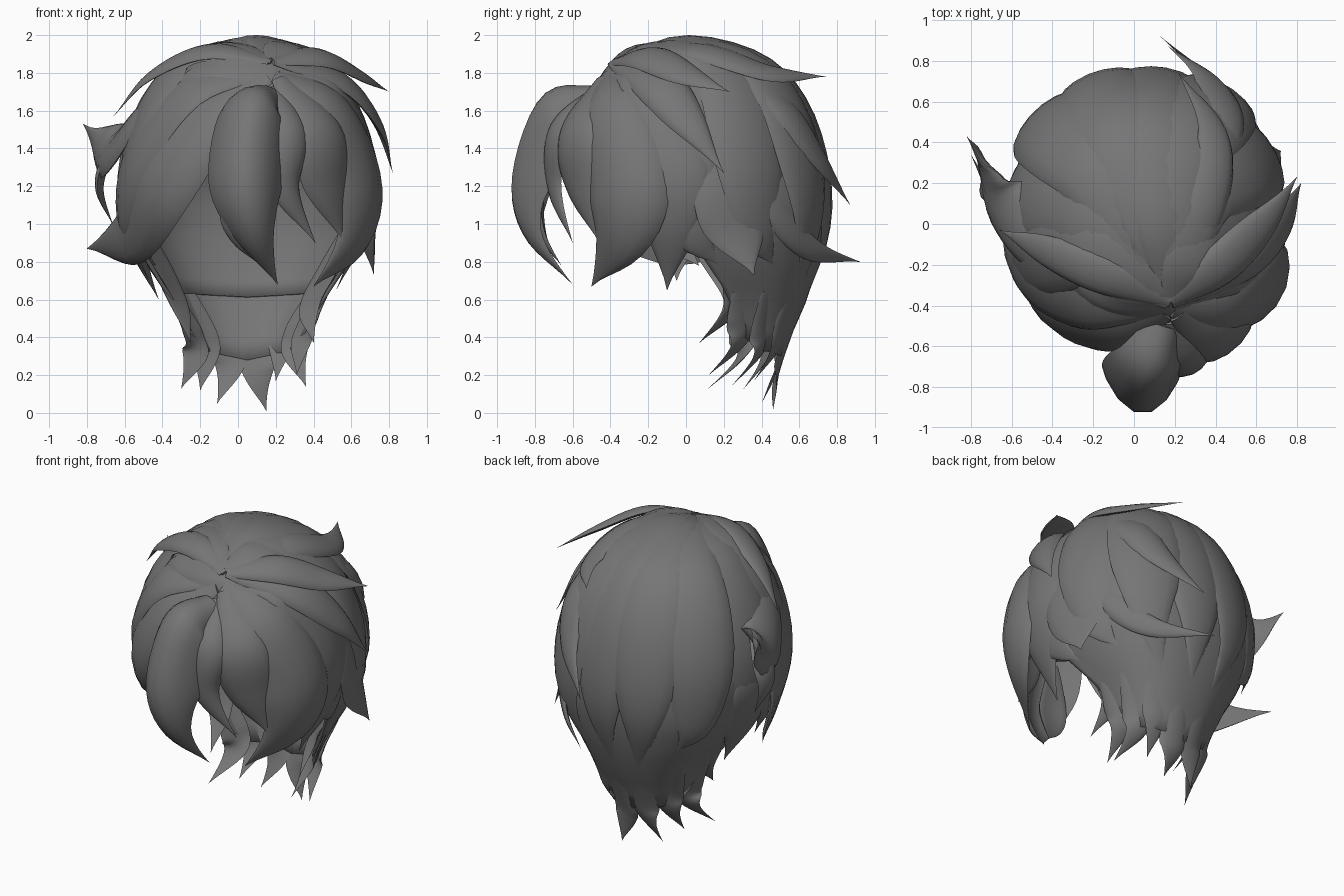
import bpy, bmesh
from math import sin, cos, pi, radians
from mathutils import Vector

if "Cube" in bpy.data.objects:
    bpy.data.objects.remove(bpy.data.objects["Cube"])

# One dark grey for all the hair
hair = bpy.data.materials.new("dark_grey_hair")
hair.use_nodes = True
hair.diffuse_color = (.18, .18, .18, 1)
bsdf = hair.node_tree.nodes["Principled BSDF"]
bsdf.inputs["Base Color"].default_value = hair.diffuse_color
bsdf.inputs["Roughness"].default_value = .7

CENTRE = Vector((.05, 0, 1.1))
WHORL = Vector((.18, -.38, 1.86))

# Head section by height: z, half width, middle y, reach to back, reach to front
SECTIONS = [
    (1.97, 0, -.03, 0, 0), (1.95, .16, -.03, .22, .24), (1.91, .27, -.03, .36, .35),
    (1.83, .4, -.02, .48, .43), (1.7, .5, 0, .58, .51), (1.5, .6, 0, .67, .55),
    (1.2, .66, .02, .73, .55), (1, .64, .05, .7, .5), (.8, .54, .1, .61, .5),
    (.6, .4, .18, .46, .5), (.4, .3, .2, .35, .5), (.2, .26, .22, .26, .5)]


def table(rows, key):
    """Linear lookup of a row by its first value."""
    rows = sorted(rows)
    key = min(max(key, rows[0][0]), rows[-1][0])
    for low, high in zip(rows, rows[1:]):
        if key <= high[0]:
            t = (key - low[0]) / (high[0] - low[0])
            return [p + (q - p) * t for p, q in zip(low, high)][1:]


def surf(angle, z, scale=1):
    """Point on the slightly squared head; angle 0 is the back, positive is the left."""
    a, mid, back, front = table(SECTIONS, z)
    s, c = sin(radians(angle)), cos(radians(angle))
    reach = back if c > 0 else front
    scale *= 1 + .07 * (2 * s * c) ** 2
    return Vector((.05 + a * s * scale, mid + reach * c * scale, z))


def finish(name, bm):
    bmesh.ops.remove_doubles(bm, verts=bm.verts, dist=.0005)
    bmesh.ops.recalc_face_normals(bm, faces=bm.faces)
    mesh = bpy.data.meshes.new(name)
    bm.to_mesh(mesh)
    bm.free()
    mesh.materials.append(hair)
    obj = bpy.data.objects.new(name, mesh)
    bpy.context.collection.objects.link(obj)
    bpy.ops.object.select_all(action='DESELECT')
    obj.select_set(True)
    bpy.context.view_layer.objects.active = obj
    bpy.ops.object.shade_smooth_by_angle(angle=radians(50))
    return obj


def loft(bm, rings):
    for one, two in zip(rings, rings[1:]):
        for i in range(len(one)):
            j = (i + 1) % len(one)
            bm.faces.new((one[i], one[j], two[j], two[i]))


def shell(name, hem, scale, drop):
    """Open-fronted cap whose hem height depends on the angle."""
    bm = bmesh.new()
    rings = []
    for row in range(25):
        ring = []
        for angle in range(-180, 180, 5):
            low = table(hem, abs(angle))[0]
            z = 1.97 - (1.97 - low) * (row / 24) ** 1.5
            ring.append(bm.verts.new(surf(angle, z, scale) - Vector((0, 0, drop))))
        rings.append(ring)
    loft(bm, rings)
    obj = finish(name, bm)
    solid = obj.modifiers.new("thickness", 'SOLIDIFY')
    solid.thickness = .02
    solid.offset = -1


def along(points, t):
    """Smooth curve through the points."""
    f = t * (len(points) - 1)
    i = min(int(f), len(points) - 2)
    u = f - i
    b, c = points[i], points[i + 1]
    a = points[i - 1] if i else b * 2 - c
    d = points[i + 2] if i + 2 < len(points) else c * 2 - b
    return (b * 2 + (c - a) * u + (a * 2 - b * 5 + c * 4 - d) * u ** 2
            + (b * 3 - a - c * 3 + d) * u ** 3) / 2


def lock(name, *points, width, thick=.35, root=.3, curl=.6, peak=.4):
    """Strand with a lens section that wraps around the head and ends in a fine tip."""
    points = [Vector(p) for p in points]
    bm = bmesh.new()
    rings = []
    steps, sides = 22, 14
    for k in range(steps + 1):
        t = k / steps
        p = along(points, t)
        tangent = (along(points, min(t + .01, 1)) - along(points, max(t - .01, 0))).normalized()
        out = p - CENTRE
        out = (out - tangent * out.dot(tangent)).normalized()
        side = tangent.cross(out)
        grow = root + (1 - root) * sin(pi / 2 * min(t / peak, 1))
        fade = cos(pi / 2 * max((t - peak) / (1 - peak), 0))
        w = width * grow * max(fade, .0001) ** 1.3 + .001
        ring = []
        for i in range(sides):
            c, s = cos(2 * pi * i / sides), sin(2 * pi * i / sides)
            lift = s * w * thick * (1 if s > 0 else .4) - curl * (c * w) ** 2
            ring.append(bm.verts.new(p + side * c * w + out * lift))
        rings.append(ring)
    loft(bm, rings)
    bm.faces.new(rings[0])
    bm.faces.new(rings[-1])
    finish(name, bm)


# Outer cap with a neck fall, and the inner scalp lining
shell("hair_cap", [(0, .3), (60, .36), (76, .45), (90, .85), (98, .95), (115, .95),
                   (130, 1.45), (180, 1.55)], .98, .025)
shell("scalp_lining", [(0, .66), (50, .68), (80, .84), (105, .92), (118, 1), (132, 1.45), (180, 1.5)],
      .93, .05)

# Broad locks combed from the whorl over the crown and down the back
for n, angle in enumerate((-105, -78, -48, -20, 6, 34, 62, 92)):
    end = .58 if abs(angle) < 40 else .78
    over = WHORL.lerp(surf(angle, 1.9), .5)
    over.z = 1.98 - .06 * abs(angle) / 105
    lock("crown_lock_%d" % (n + 1), WHORL, over, surf(angle, 1.88), surf(angle, 1.65),
         surf(angle, 1.3), surf(angle, .95), surf(angle * .9, end),
         width=.23, thick=.17, root=.2, curl=.7, peak=.58)

# Fringe
lock("centre_bang", (.16, -.5, 1.7), (.08, -.73, 1.63), (.04, -.86, 1.25), (.09, -.82, .95),
     (.21, -.6, .68), width=.2, root=.45, curl=4, peak=.45)
lock("centre_bang_split", (.03, -.72, 1.35), (0, -.78, 1.1), (.03, -.75, .93), (.12, -.66, .78),
     width=.1, curl=2)
lock("inner_left_bang", (.19, -.48, 1.72), (.26, -.68, 1.5), (.25, -.7, 1.2), (.41, -.6, .9),
     width=.12, curl=2)
lock("outer_left_bang", (.22, -.44, 1.77), (.42, -.57, 1.5), (.48, -.53, 1.2), (.56, -.46, .9),
     width=.18, peak=.5)
lock("left_face_sweep", (.2, -.4, 1.8), (.5, -.4, 1.62), (.66, -.33, 1.25), (.62, -.36, .93),
     (.4, -.5, .67), width=.24, thick=.28, curl=1, peak=.55)
lock("left_front_sweep", (.2, -.38, 1.82), (.5, -.2, 1.75), (.68, -.08, 1.35), (.67, -.08, 1),
     (.52, -.1, .65), width=.23, thick=.22, curl=.8, peak=.55)
lock("right_face_sweep", (.14, -.42, 1.79), (-.16, -.5, 1.57), (-.43, -.4, 1.22),
     (-.59, -.06, .93), (-.8, .34, .87), width=.25, thick=.25, curl=.8, peak=.5)
lock("right_upper_sweep", (.12, -.39, 1.81), (-.25, -.36, 1.72), (-.53, -.2, 1.38),
     (-.6, -.05, 1), (-.47, -.05, .7), width=.24, thick=.23, peak=.5)

# Loose strands flicking off the crown
lock("left_crown_flick", WHORL, (.43, -.2, 1.88), (.65, .02, 1.78), (.8, .23, 1.7), width=.11)
lock("left_crown_strand", WHORL, (.53, -.17, 1.76), (.73, .02, 1.53), (.82, .2, 1.27), width=.13)
lock("right_crown_strand", WHORL, (-.16, -.25, 1.91), (-.46, -.12, 1.78), (-.66, -.03, 1.57),
     width=.1)
lock("right_side_flick", (-.1, -.3, 1.8), (-.45, -.13, 1.62), (-.63, .1, 1.41), (-.72, .28, 1.42),
     (-.82, .43, 1.53), width=.17, peak=.5)
lock("back_crown_flick", WHORL, (.33, .05, 1.91), (.39, .43, 1.8), (.22, .74, 1.78), width=.12)
lock("back_left_strand", (.38, .2, 1.83), (.44, .5, 1.62), (.37, .7, 1.35), (.17, .87, 1.1),
     width=.12)
lock("back_left_flick", (.6, .28, 1.4), (.58, .46, 1.1), (.42, .66, .87), (.13, .92, .8),
     width=.09)

# Locks hanging at the sides
lock("left_ear_lock", (.58, .1, 1.6), (.68, .2, 1.22), (.68, .28, .95), (.72, .36, .73),
     width=.19, thick=.15, peak=.5)
lock("right_ear_strand", (-.56, .1, 1.5), (-.69, .18, 1.34), (-.73, .2, 1.18), (-.66, .22, .99),
     width=.08)
lock("right_temple_lock", (-.52, .12, 1.45), (-.6, .16, 1.15), (-.54, .18, .88), (-.42, .2, .6),
     width=.17, thick=.15, peak=.5)

# Long locks framing the neck
lock("left_nape_lock", (.6, .28, 1), (.48, .29, .76), (.38, .25, .56), (.4, .07, .37),
     width=.1, thick=.2, root=.6)
lock("right_nape_lock", (-.52, .28, 1), (-.4, .29, .76), (-.31, .25, .56), (-.25, .07, .37),
     width=.1, thick=.2, root=.6)

# Ragged points along the neck: angle on the head, then the tip
NECK = [(-72, (-.3, .12, .13)), (-48, (-.2, .3, .12)), (-20, (-.11, .4, .05)),
        (12, (.15, .46, .01)), (36, (.2, .36, .17)), (56, (.36, .24, .14)), (74, (.31, .12, .2))]
for n, (angle, tip) in enumerate(NECK):
    tip = Vector(tip)
    low = surf(angle, tip.z + .18)
    lock("neck_point_%d" % (n + 1), surf(angle, .65, .97), surf(angle, tip.z + .3, .98),
         low.lerp(tip, .1), tip, width=.09, thick=.15, root=.6, curl=1.5, peak=.4)
